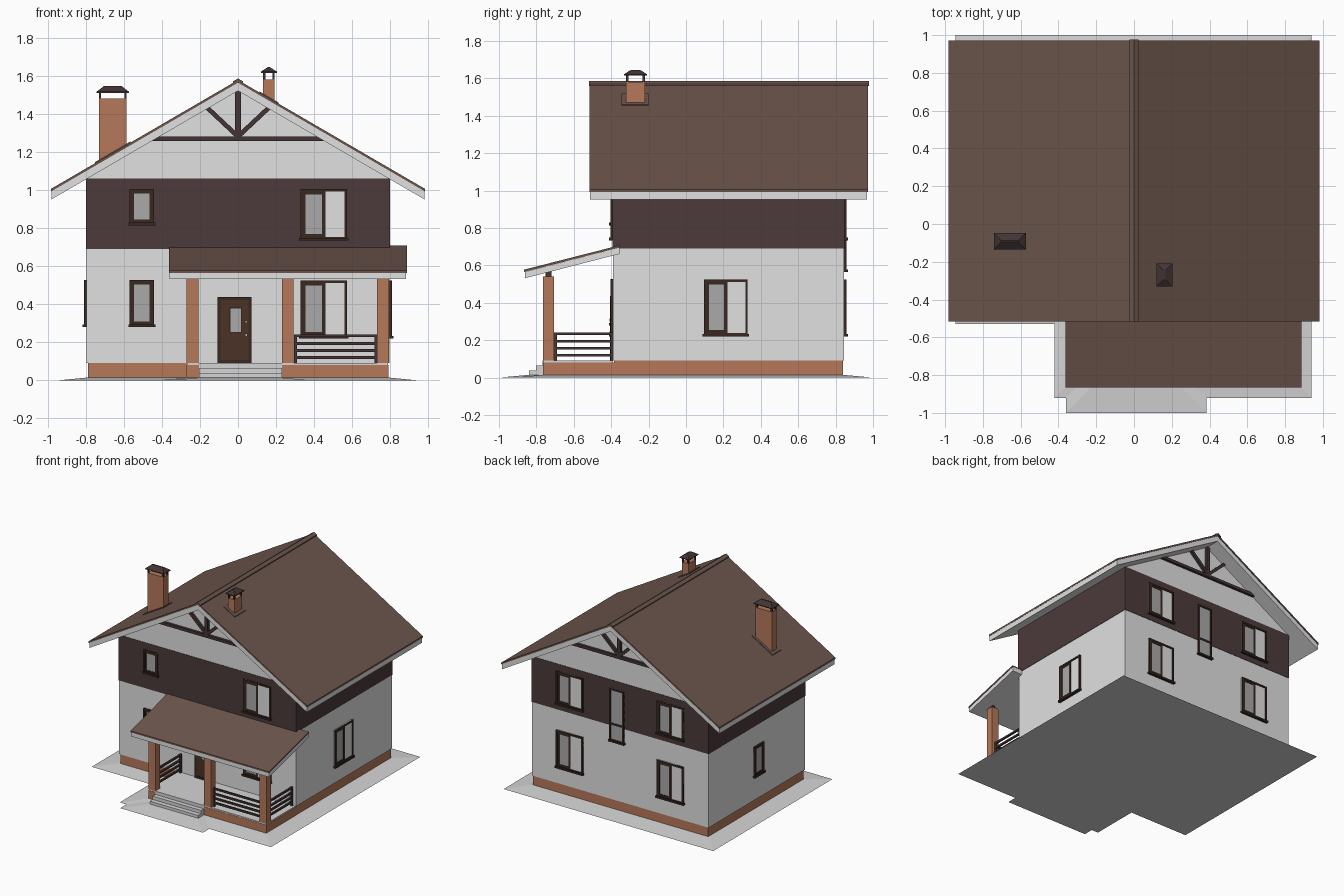
import bpy, bmesh
from mathutils import Matrix, Vector

cube = bpy.data.objects.get("Cube")
if cube:
    bpy.data.objects.remove(cube, do_unlink=True)


def material(name, r, g, b):
    m = bpy.data.materials.new(name)
    m.use_nodes = True
    m.diffuse_color = (r, g, b, 1)
    bsdf = next(n for n in m.node_tree.nodes if n.type == "BSDF_PRINCIPLED")
    bsdf.inputs["Base Color"].default_value = (r, g, b, 1)
    return m


WALL = material("white_plaster", .75, .75, .75)
SIDING = material("dark_siding", .072, .043, .043)
ROOF = material("brown_roofing", .15, .092, .072)
BRICK = material("brick", .46, .19, .10)
TIMBER = material("dark_timber", .055, .034, .034)
FRAME = material("window_frame_brown", .04, .022, .015)
DOOR = material("door_brown", .07, .032, .018)
GLASS = material("grey_glass", .4, .4, .4)
CONCRETE = material("light_concrete", .66, .66, .66)


def finish(name, bm, mats):
    bmesh.ops.recalc_face_normals(bm, faces=bm.faces)
    me = bpy.data.meshes.new(name)
    bm.to_mesh(me)
    bm.free()
    for m in mats:
        me.materials.append(m)
    ob = bpy.data.objects.new(name, me)
    bpy.context.collection.objects.link(ob)
    return ob


def boxes(name, parts, matrix=Matrix()):
    """One object from boxes given as (x0, x1, y0, y1, z0, z1, material)."""
    bm = bmesh.new()
    mats = []
    for x0, x1, y0, y1, z0, z1, mat in parts:
        if mat not in mats:
            mats.append(mat)
        mid = Vector((x0 + x1, y0 + y1, z0 + z1)) / 2
        size = Matrix.Diagonal((x1 - x0, y1 - y0, z1 - z0, 1))
        new = bmesh.ops.create_cube(bm, size=1, matrix=matrix @ Matrix.Translation(mid) @ size)
        for f in {f for v in new["verts"] for f in v.link_faces}:
            f.material_index = mats.index(mat)
    return finish(name, bm, mats)


def loft(name, lower, upper, mat):
    """Solid between two matching outlines."""
    bm = bmesh.new()
    a = [bm.verts.new(p) for p in lower]
    b = [bm.verts.new(p) for p in upper]
    bm.faces.new(a)
    bm.faces.new(b)
    for i in range(len(a)):
        j = (i + 1) % len(a)
        bm.faces.new((a[i], a[j], b[j], b[i]))
    return finish(name, bm, [mat])


def prism(name, profile, start, end, mat, axis="y"):
    place = (lambda p, t: (p[0], t, p[1])) if axis == "y" else (lambda p, t: (t, p[0], p[1]))
    return loft(name, [place(p, start) for p in profile], [place(p, end) for p in profile], mat)


def rect(x0, x1, y0, y1, z):
    return [(x0, y0, z), (x1, y0, z), (x1, y1, z), (x0, y1, z)]


# Main dimensions
W, YF, YB = .795, -.39, .845
FLOOR, BAND, EAVE = .09, .69, 1.06
SLOPE = .582

# Sloping pavement around the house
outer = [(-.945, 1), (.94, 1), (.94, -.92), (.385, -.92), (.385, -1), (-.36, -1),
         (-.36, -.92), (-.42, -.92), (-.42, -.53), (-.945, -.53)]
inner = [(-.8, YB), (.8, YB), (.8, -.77), (.23, -.77), (.23, -.845), (-.21, -.845),
         (-.21, -.77), (-.27, -.77), (-.27, YF), (-.8, YF)]
loft("pavement", [(x, y, 0) for x, y in outer], [(x, y, .014) for x, y in inner], CONCRETE)

# House body
boxes("house_plinth", [(-.788, .788, YF + .005, YB - .005, .005, FLOOR, BRICK)])
boxes("ground_floor_walls", [(-W, W, YF, YB, FLOOR, BAND, WALL)])
boxes("upper_floor_siding", [(-W - .003, W + .003, YF - .003, YB + .003, BAND, EAVE, SIDING)])
prism("gable_walls", [(-W, EAVE), (W, EAVE), (0, 1.525)], YF, YB, WALL)


# Main roof
def chevron(name, top, thick, half, y0, y1, mat):
    low = top - SLOPE * half
    prism(name, [(-half, low), (0, top), (half, low), (half, low - thick),
                 (0, top - thick), (-half, low - thick)], y0, y1, mat)


chevron("roof_covering", 1.577, .014, .982, -.516, .972, ROOF)
chevron("roof_fascia_and_soffit", 1.563, .043, .978, -.512, .968, WALL)
chevron("ridge_cap", 1.585, .012, .025, -.518, .978, ROOF)


# Gable trusses
def bar(name, a, b, width, y0, y1):
    a, b = Vector(a), Vector(b)
    d = (b - a).normalized() * width / 2
    n = Vector((-d.y, d.x))
    prism(name, [a + n, b + n, b - n, a - n], y0, y1, TIMBER)


for side, y0, y1 in (("front", YF - .02, YF), ("back", YB, YB + .02)):
    bar(side + "_truss_beam", (-.45, 1.268), (.45, 1.268), .024, y0, y1)
    bar(side + "_truss_post", (0, 1.27), (0, 1.53), .03, y0, y1)
    for s in (-1, 1):
        bar(side + "_truss_brace", (0, 1.28), (s * .16, 1.43), .024, y0, y1)


# Windows and door, in wall space: x to the viewer's right, -y outward
def wall_space(x, y, angle):
    return Matrix.Translation((x, y, 0)) @ Matrix.Rotation(angle, 4, "Z")


HALF_TURN = 3.14159265
FRONT = wall_space(0, YF, 0)
BACK = wall_space(0, YB, HALF_TURN)
RIGHT = wall_space(W, 0, HALF_TURN / 2)
LEFT = wall_space(-W, 0, -HALF_TURN / 2)


def border(u0, u1, z0, z1, w, depth, mat):
    return [(u0, u0 + w, -depth, 0, z0, z1, mat), (u1 - w, u1, -depth, 0, z0, z1, mat),
            (u0 + w, u1 - w, -depth, 0, z0, z0 + w, mat), (u0 + w, u1 - w, -depth, 0, z1 - w, z1, mat)]


def window(name, wall, u0, u1, z0, z1, style="single"):
    parts = border(u0, u1, z0, z1, .013, .014, FRAME)
    parts.append((u0 - .006, u1 + .006, -.022, 0, z0 - .006, z0 + .008, FRAME))
    if style == "double":
        mid = (u0 + u1) / 2
        parts += border(u0 + .01, mid + .01, z0 + .01, z1 - .01, .018, .011, FRAME)
        parts += [(u0, mid, -.007, 0, z0, z1, GLASS), (mid, u1, -.007, 0, z0, z1, WALL)]
    elif style == "tall":
        parts += [(u0, u1, -.007, 0, z0, z1, GLASS),
                  (u0, u1, -.012, 0, .7, .715, FRAME)]
    else:
        parts += border(u0 + .01, u1 - .01, z0 + .01, z1 - .01, .014, .011, FRAME)
        parts.append((u0, u1, -.007, 0, z0, z1, GLASS))
    boxes(name, parts, wall)


LOW, HIGH = (.225, .525), (.74, 1.005)
window("front_upper_small_window", FRONT, -.57, -.44, .82, 1.005)
window("front_lower_small_window", FRONT, -.57, -.44, .285, .527)
window("front_upper_window", FRONT, .327, .573, *HIGH, "double")
window("front_lower_window", FRONT, .327, .573, *LOW, "double")
window("right_wall_window", RIGHT, .095, .33, *LOW, "double")
window("left_wall_window", LEFT, -.27, -.145, .285, .527)
for u in (-.57, .335):
    window("back_upper_window", BACK, u, u + .24, *HIGH, "double")
    window("back_lower_window", BACK, u, u + .24, *LOW, "double")
window("back_stair_window", BACK, -.09, .04, .57, .995, "tall")

boxes("front_door", border(-.107, .072, FLOOR, .437, .016, .016, FRAME)
      + [(-.095, .06, -.01, 0, FLOOR, .43, DOOR), (-.047, .022, -.013, 0, .248, .385, FRAME),
         (-.04, .015, -.015, 0, .255, .378, GLASS), (.038, .05, -.02, 0, .23, .245, GLASS),
         (.038, .05, -.02, 0, .3, .315, GLASS)], FRONT)

# Porch base, steps and columns
boxes("porch_base", [(-.27, .79, -.765, YF + .01, .005, .08, BRICK),
                     (-.268, .788, -.763, YF, .08, FLOOR, CONCRETE)])
boxes("porch_steps", [(-.205, .23, -.84, -.7, .005, .037, CONCRETE),
                      (-.205, .23, -.803, -.7, .037, .064, CONCRETE),
                      (-.205, .23, -.768, -.7, .064, FLOOR + .001, CONCRETE)])
for x in (-.27, .23, .73):
    boxes("porch_column", [(x, x + .062, -.765, -.705, FLOOR, .54, BRICK),
                           (x + .018, x + .044, -.75, -.72, .54, .58, TIMBER)])


# Porch roof
def lean_to(name, drop, thick, inset, mat):
    a, b = .577 - drop, .707 - drop
    prism(name, [(-.865 + inset, a), (-.355, b), (-.355, b - thick), (-.865 + inset, a - thick)],
          -.362 + inset, .886 - inset, mat, "x")


lean_to("porch_roof_covering", 0, .012, 0, ROOF)
lean_to("porch_roof_fascia", .012, .034, .003, WALL)


# Railings
def railing(name, x0, x1, y0, y1):
    parts = [(x0, x1, y0, y1, z - .007, z + .007, TIMBER) for z in (.12, .157, .194, .235)]
    if x1 - x0 > y1 - y0:
        ends = [(x, x + .014, y0, y1) for x in (x0, x1 - .014)]
    else:
        ends = [(x0, x1, y, y + .014) for y in (y0, y1 - .014)]
    boxes(name, parts + [(*e, FLOOR, .242, TIMBER) for e in ends])


railing("front_railing", .295, .73, -.742, -.728)
railing("right_railing", .753, .767, -.705, YF)
railing("left_railing", -.246, -.232, -.705, YF)


# Chimneys
def chimney(name, x0, x1, y0, y1, base, top, gap, peak):
    boxes(name + "_stack", [(x0, x1, y0, y1, base, top, BRICK)])
    p = .012
    boxes(name + "_cap_legs", [(x, x + p, y, y + p, top, top + gap + .004, TIMBER)
                               for x in (x0, x1 - p) for y in (y0, y1 - p)])
    z, e = top + gap, .012
    boxes(name + "_cap_rim", [(x0 - e, x1 + e, y0 - e, y1 + e, z, z + .006, TIMBER)])
    i = min(x1 - x0, y1 - y0) * .42
    loft(name + "_cap", rect(x0 - e, x1 + e, y0 - e, y1 + e, z + .006),
         rect(x0 + i, x1 - i, y0 + i, y1 - i, peak), TIMBER)
    # Flashing lying on the roof slope
    xs = (x0 - .02, x1 + .02)
    zs = [1.577 - SLOPE * abs(x) for x in xs]
    prism(name + "_flashing", [(xs[0], zs[0]), (xs[1], zs[1]), (xs[1], zs[1] + .006),
                               (xs[0], zs[0] + .006)], y0 - .025, y1 + .02, ROOF)


chimney("tall_chimney", -.73, -.585, -.122, -.06, 1.1, 1.48, .03, 1.545)
chimney("small_chimney", .132, .192, -.32, -.22, 1.42, 1.58, .035, 1.645)
